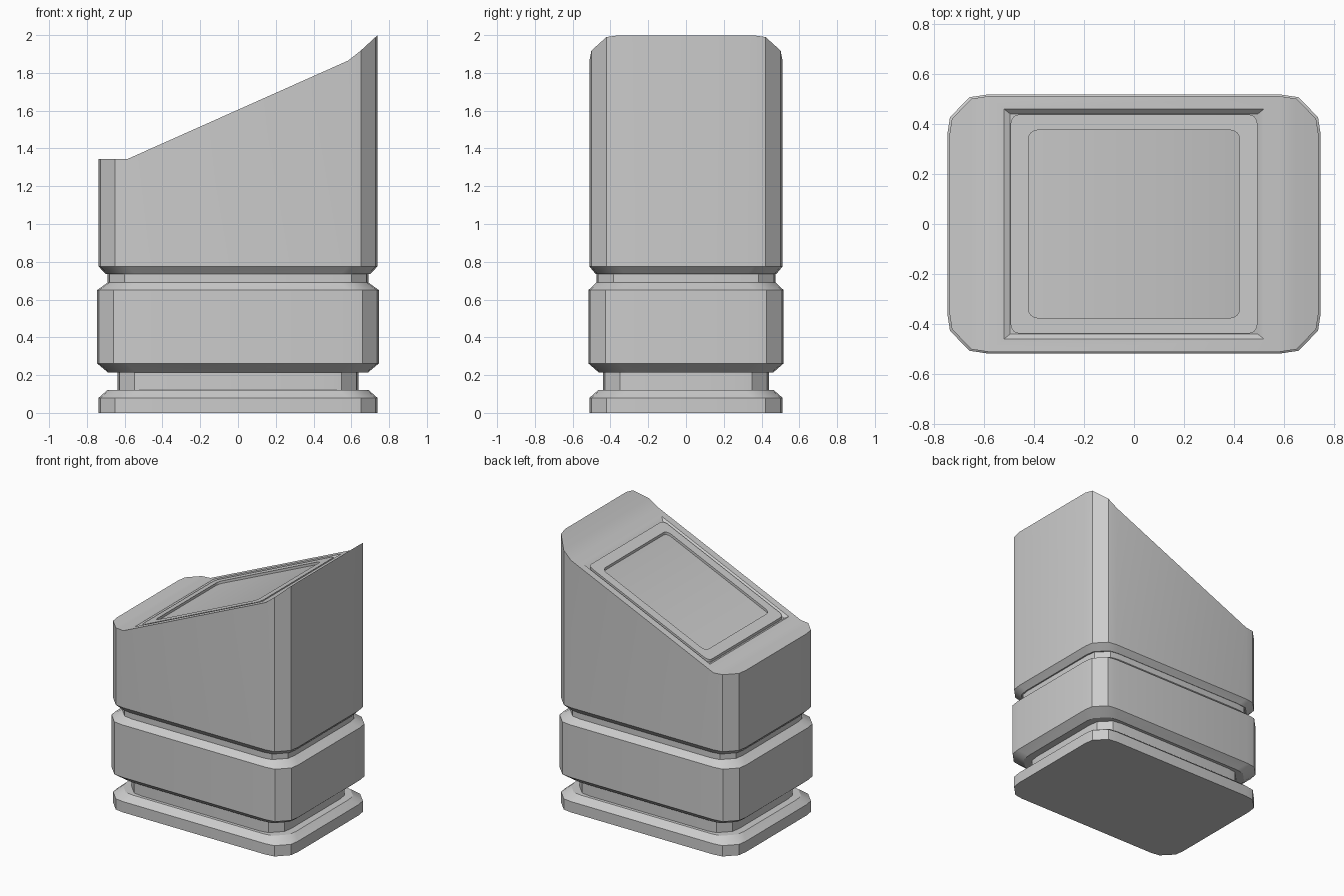
import bpy, bmesh, math

if "Cube" in bpy.data.objects:
    bpy.data.objects.remove(bpy.data.objects["Cube"])

# Piecewise profile of the sloping top: (x, z)
TOP = [(-0.74, 1.345), (-0.583, 1.345), (0.583, 1.865), (0.65, 1.918), (0.739, 2.0)]


def top_z(x):
    for (x0, z0), (x1, z1) in zip(TOP, TOP[1:]):
        if x <= x1:
            return z0 + (z1 - z0) * (x - x0) / (x1 - x0)
    return TOP[-1][1]


def mirror_ring(q):
    """Full counter-clockwise outline from one quarter (x, y > 0)."""
    r = q[::-1]
    return (q + [(-x, y) for x, y in r] + [(-x, -y) for x, y in q]
            + [(x, -y) for x, y in r])


def outline(hx, hy):
    """Box outline with cut and slightly eased corners."""
    return mirror_ring([(hx, hy - 0.155), (hx - 0.01, hy - 0.09),
                        (hx - 0.088, hy - 0.01), (hx - 0.155, hy)])


def bridge(bm, a, b):
    n = len(a)
    for i in range(n):
        j = (i + 1) % n
        bm.faces.new((a[i], a[j], b[j], b[i]))


def on_slope(bm, pts, drop):
    return [bm.verts.new((x, y, top_z(x) - drop)) for x, y in pts]


def finish(bm, name):
    bmesh.ops.recalc_face_normals(bm, faces=bm.faces)
    mesh = bpy.data.meshes.new(name)
    bm.to_mesh(mesh)
    bm.free()
    ob = bpy.data.objects.new(name, mesh)
    bpy.context.collection.objects.link(ob)
    bpy.ops.object.select_all(action='DESELECT')
    ob.select_set(True)
    bpy.context.view_layer.objects.active = ob
    bpy.ops.object.shade_smooth_by_angle(angle=math.radians(30))
    return ob


# Pedestal body: stacked sections (half x, half y, z) with two necks
bm = bmesh.new()
sections = [(0.738, 0.511, 0.0), (0.738, 0.511, 0.08), (0.69, 0.463, 0.122),
            (0.637, 0.44, 0.122), (0.637, 0.44, 0.215), (0.69, 0.463, 0.215),
            (0.746, 0.517, 0.262), (0.746, 0.517, 0.65), (0.69, 0.475, 0.69),
            (0.69, 0.475, 0.735), (0.70, 0.478, 0.735), (0.738, 0.511, 0.775)]
rings = [[bm.verts.new((x, y, z)) for x, y in outline(hx, hy)]
         for hx, hy, z in sections]
rings.append(on_slope(bm, outline(0.738, 0.511), 0))
for a, b in zip(rings, rings[1:]):
    bridge(bm, a, b)
bm.faces.new(rings[0])

# Sloping top in strips, with a shallow tray for the panel in the middle one
top = rings[-1]
for k in (0, 1, 2, 4, 5, 6):
    bm.faces.new((top[k], top[k + 1], top[14 - k], top[15 - k]))
rim = on_slope(bm, mirror_ring([(0.52, 0.46)]), 0)
tray = on_slope(bm, mirror_ring([(0.495, 0.44)]), 0.022)
bridge(bm, [top[3], top[4], top[11], top[12]], rim)
bridge(bm, rim, tray)
bm.faces.new(tray)
finish(bm, "pedestal_body")


# Control panel: rounded plate with a pocket and a central slot
GAP = 0.0135


def rounded(hx, hy, r, seg=4):
    q = []
    for i in range(seg + 1):
        a = math.pi / 2 * i / seg
        q.append((hx - r + r * math.cos(a), hy - r + r * math.sin(a)))
    return mirror_ring(q + [(GAP, hy)])


bm = bmesh.new()
loops = [on_slope(bm, rounded(hx, hy, r), d) for hx, hy, r, d in
         [(0.493, 0.438, 0.035, 0.03), (0.493, 0.438, 0.035, 0.003),
          (0.422, 0.375, 0.035, 0.003), (0.422, 0.375, 0.035, 0.035)]]
for a, b in zip(loops, loops[1:]):
    bridge(bm, a, b)
floor = loops[-1]
right = [v for v in floor if v.co.x > 0]
left = [v for v in floor if v.co.x < 0]
bm.faces.new(right)
bm.faces.new(left)
edge = [v for v in floor if abs(v.co.x) < GAP + 0.001]
slot = on_slope(bm, mirror_ring([(GAP, 0.362)]), 0.05)
bridge(bm, edge, slot)
bm.faces.new(slot)
finish(bm, "control_panel")
